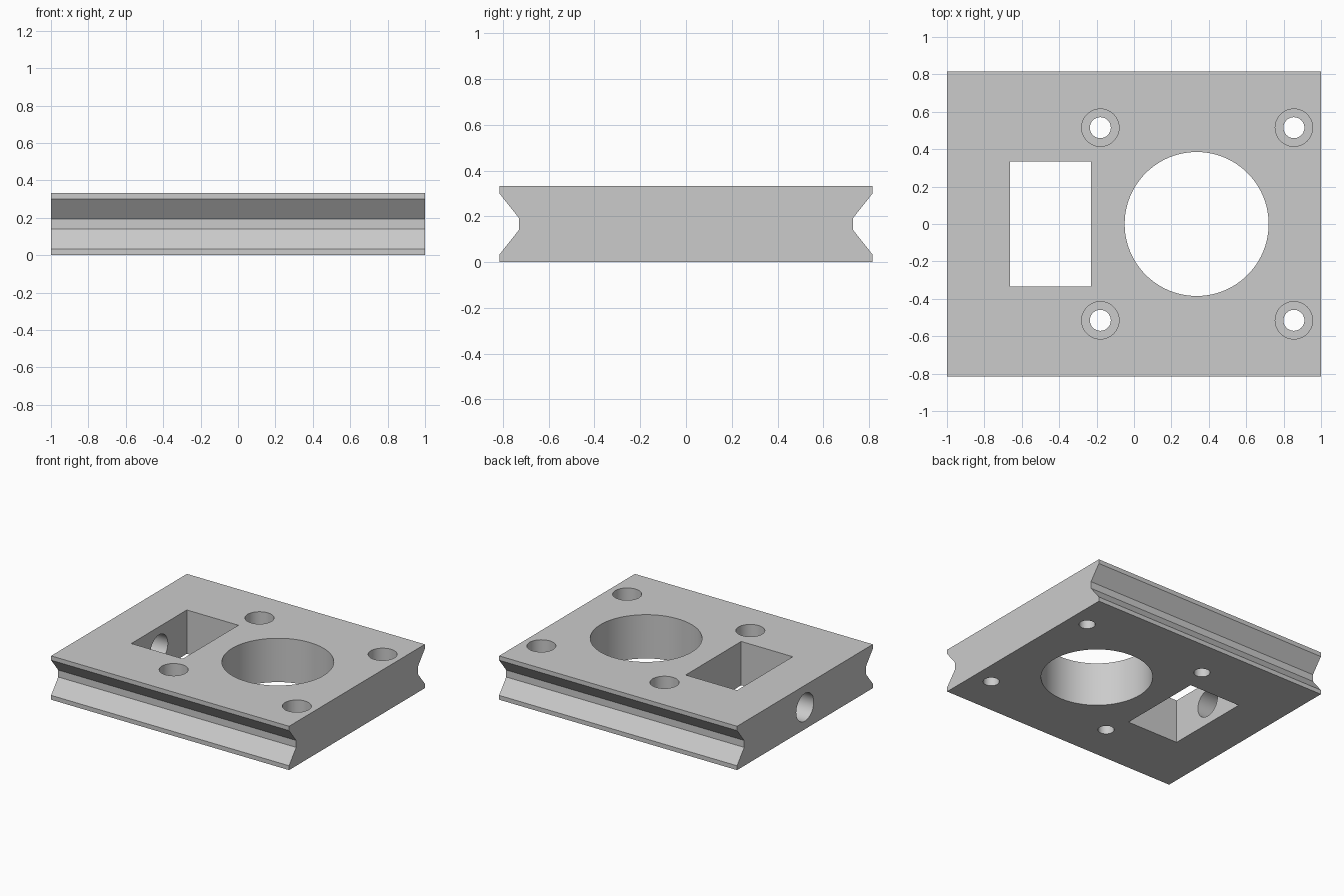
import bpy
import bmesh
from math import radians

cube = bpy.data.objects.get("Cube")
if cube:
    bpy.data.objects.remove(cube, do_unlink=True)

HEIGHT = 0.333
MID = HEIGHT / 2

grey = bpy.data.materials.new("plain_grey")
grey.use_nodes = True
colour = (0.6, 0.6, 0.6, 1)
grey.diffuse_color = colour
grey.node_tree.nodes["Principled BSDF"].inputs["Base Color"].default_value = colour

# Plate: end profile with a V groove on each long side, extruded along x
half = [(0.815, 0), (0.815, 0.033), (0.73, 0.14)]
right = half + [(y, HEIGHT - z) for y, z in reversed(half)]
profile = right + [(-y, z) for y, z in reversed(right)]
bm = bmesh.new()
end = bm.faces.new([bm.verts.new((-1, y, z)) for y, z in profile])
side = bmesh.ops.extrude_face_region(bm, geom=[end])
moved = [v for v in side["geom"] if isinstance(v, bmesh.types.BMVert)]
bmesh.ops.translate(bm, verts=moved, vec=(2, 0, 0))
bmesh.ops.recalc_face_normals(bm, faces=bm.faces)
mesh = bpy.data.meshes.new("mounting_plate")
bm.to_mesh(mesh)
bm.free()
plate = bpy.data.objects.new("mounting_plate", mesh)
bpy.context.collection.objects.link(plate)
mesh.materials.append(grey)

cutters = []


def add_cutter(name):
    """Register the active object as a hidden cutter for the plate."""
    tool = bpy.context.object
    tool.name = name
    tool.hide_render = True
    tool.data.materials.append(grey)
    cutters.append(tool)


def bore(name, radius, depth, location, rotation=(0, 0, 0), sides=48):
    bpy.ops.mesh.primitive_cylinder_add(vertices=sides, radius=radius, depth=depth,
                                        location=location, rotation=rotation)
    add_cutter(name)


# Large round opening
bore("round_opening_cutter", 0.385, 1, (0.335, 0, MID), sides=96)

# Rectangular opening
bpy.ops.mesh.primitive_cube_add(size=1, location=(-0.447, 0, MID))
bpy.context.object.scale = (0.433, 0.667, 1)
add_cutter("square_opening_cutter")

# Cable hole from the end wall into the rectangular opening
bore("cable_hole_cutter", 0.105, 0.7, (-0.85, 0, MID), (0, radians(90), 0))

# Counterbored screw holes
for x in (-0.18, 0.855):
    for y in (-0.515, 0.515):
        bore("screw_hole_cutter", 0.056, 1, (x, y, MID))
        bore("screw_head_cutter", 0.1, 0.4, (x, y, HEIGHT))

# Cut everything, apply, then drop the cutters
for tool in cutters:
    cut = plate.modifiers.new(tool.name, 'BOOLEAN')
    cut.operation = 'DIFFERENCE'
    cut.solver = 'EXACT'
    cut.object = tool

bpy.ops.object.select_all(action='DESELECT')
plate.select_set(True)
bpy.context.view_layer.objects.active = plate
for name in [m.name for m in plate.modifiers]:
    bpy.ops.object.modifier_apply(modifier=name)
for tool in cutters:
    bpy.data.objects.remove(tool, do_unlink=True)
bpy.ops.object.shade_smooth_by_angle(angle=radians(25))
